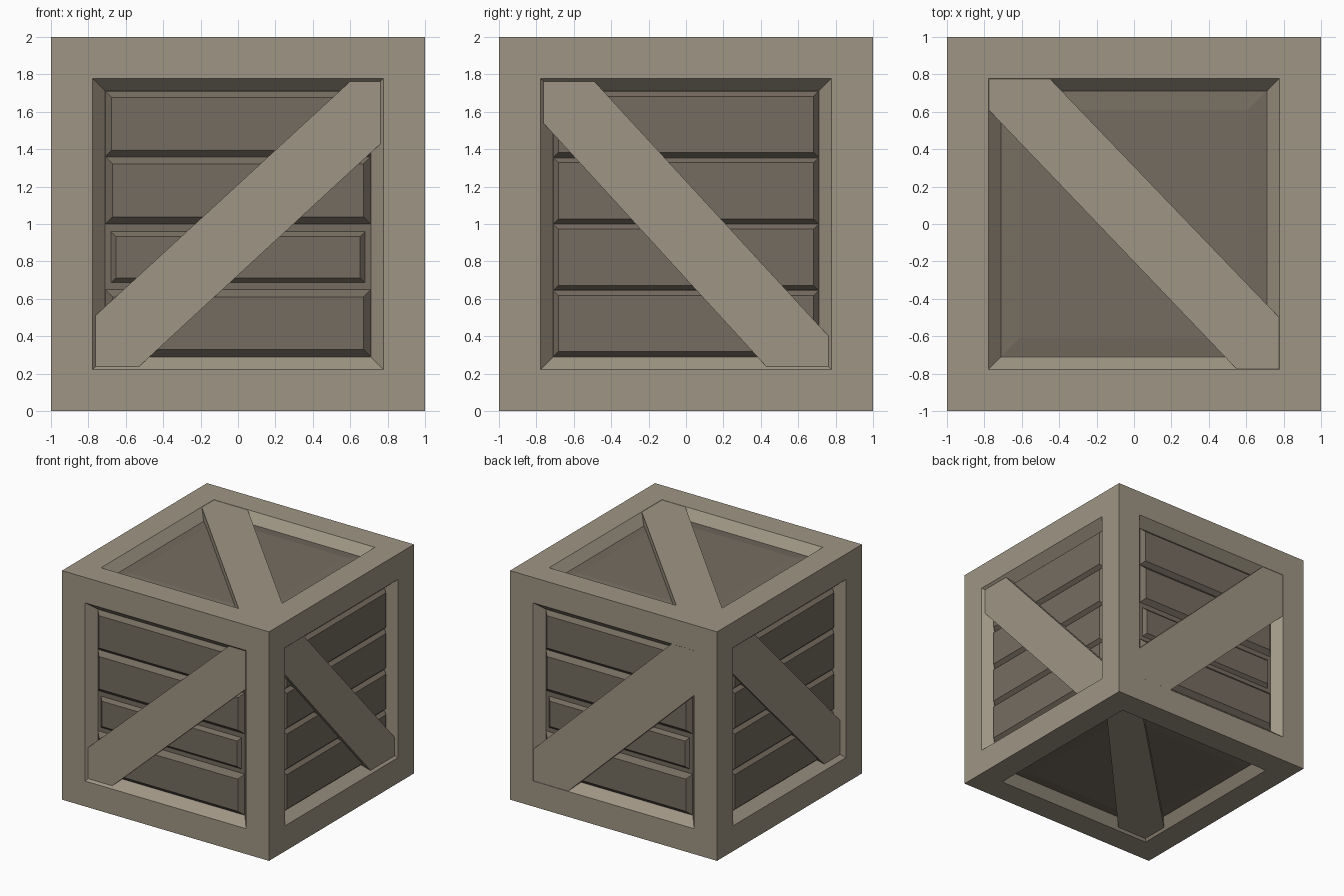
import bpy
import bmesh
from math import radians
from mathutils import Matrix, Vector

cube = bpy.data.objects.get("Cube")
if cube:
    bpy.data.objects.remove(cube, do_unlink=True)


def material(name, rgb):
    mat = bpy.data.materials.new(name)
    mat.use_nodes = True
    mat.diffuse_color = (*rgb, 1)
    mat.node_tree.nodes["Principled BSDF"].inputs["Base Color"].default_value = (*rgb, 1)
    return mat


LIGHT = material("light_wood", (0.345, 0.302, 0.232))
DARK = material("dark_wood", (0.178, 0.152, 0.118))

CENTRE = Matrix.Translation((0, 0, 1))
RECESS = 0.08    # depth of the panels behind the frame


def side(yaw):
    """Matrix of an upright side: local x right, y up, z outward."""
    return CENTRE @ Matrix.Rotation(radians(yaw), 4, "Z") @ Matrix.Rotation(radians(90), 4, "X")


def finish(name, bm, *mats):
    bmesh.ops.recalc_face_normals(bm, faces=bm.faces)
    mesh = bpy.data.meshes.new(name)
    bm.to_mesh(mesh)
    bm.free()
    for mat in mats:
        mesh.materials.append(mat)
    obj = bpy.data.objects.new(name, mesh)
    bpy.context.collection.objects.link(obj)


def prism(name, matrix, base, top, low, high, mat):
    """Solid between two outlines with the same number of points."""
    bm = bmesh.new()
    a = [bm.verts.new(matrix @ Vector((*p, low))) for p in base]
    b = [bm.verts.new(matrix @ Vector((*p, high))) for p in top]
    bm.faces.new(a)
    bm.faces.new(b)
    for i in range(len(a)):
        j = (i + 1) % len(a)
        bm.faces.new((a[i], a[j], b[j], b[i]))
    finish(name, bm, mat)


def rectangle(x, low, high):
    return [(-x, low), (x, low), (x, high), (-x, high)]


def slat(name, matrix, half, low, high, bevel, rise):
    """Plank with chamfered edges, raised from the panel."""
    base = 1 - RECESS
    prism(name, matrix, rectangle(half, low, high),
          rectangle(half - bevel, low + bevel, high - bevel), base - 0.001, base + rise, DARK)


def brace(name, matrix, flip, reach, gap, low_u, low_v, high_u, high_v):
    """Diagonal board with its ends cut to the corners of the opening."""
    outline = [(-reach, -reach), (low_u, -reach), (reach, high_v),
               (reach, reach), (high_u, reach), (-reach, low_v)]
    outline = [(u * flip, v) for u, v in outline]
    prism(name, matrix, outline, outline, 1 - RECESS - 0.02, 1 - gap, LIGHT)


# Frame: cube with a sloped recess in every face, dark panels at the bottom
bm = bmesh.new()
bmesh.ops.create_cube(bm, size=2, matrix=CENTRE)
panels = bm.faces[:]
bmesh.ops.inset_individual(bm, faces=panels, thickness=0.222, use_even_offset=True)
bmesh.ops.inset_individual(bm, faces=panels, thickness=0.068, depth=-RECESS, use_even_offset=True)
for face in panels:
    face.material_index = 1
finish("crate_frame", bm, LIGHT, DARK)

front, right, back, left = (side(yaw) for yaw in (0, 90, 180, 270))
top = CENTRE
bottom = CENTRE @ Matrix.Rotation(radians(180), 4, "X")

# Slats: uneven on front and back, even on the two ends
uneven = [(0.71, -0.71, -0.35, 0.04), (0.68, -0.315, -0.04, 0.027),
          (0.71, 0.0, 0.36, 0.038), (0.71, 0.36, 0.71, 0.034)]
for label, matrix in (("front", front), ("back", back)):
    for i, (half, low, high, bevel) in enumerate(uneven):
        slat(f"{label}_slat_{i + 1}", matrix, half, low, high, bevel, bevel)
for label, matrix in (("right", right), ("left", left)):
    for i in range(4):
        low = -0.71 + i * 0.355
        slat(f"{label}_slat_{i + 1}", matrix, 0.71, low, low + 0.355, 0.027, 0.03)

# Shallow raised boards on top and bottom
for label, matrix in (("top", top), ("bottom", bottom)):
    slat(f"{label}_board", matrix, 0.71, -0.71, 0.71, 0.1, 0.012)

# Diagonal braces
brace("front_brace", front, 1, 0.763, 0.02, -0.53, -0.49, 0.60, 0.43)
brace("right_brace", right, -1, 0.763, 0.02, -0.43, -0.60, 0.49, 0.54)
brace("back_brace", back, 1, 0.777, 0.002, -0.44, -0.50, 0.56, 0.385)
brace("left_brace", left, -1, 0.75, 0.035, -0.53, -0.45, 0.43, 0.54)
brace("top_brace", top, -1, 0.777, 0.002, -0.55, -0.50, 0.45, 0.61)
brace("bottom_brace", bottom, -1, 0.763, 0.02, -0.54, -0.56, 0.47, 0.52)
